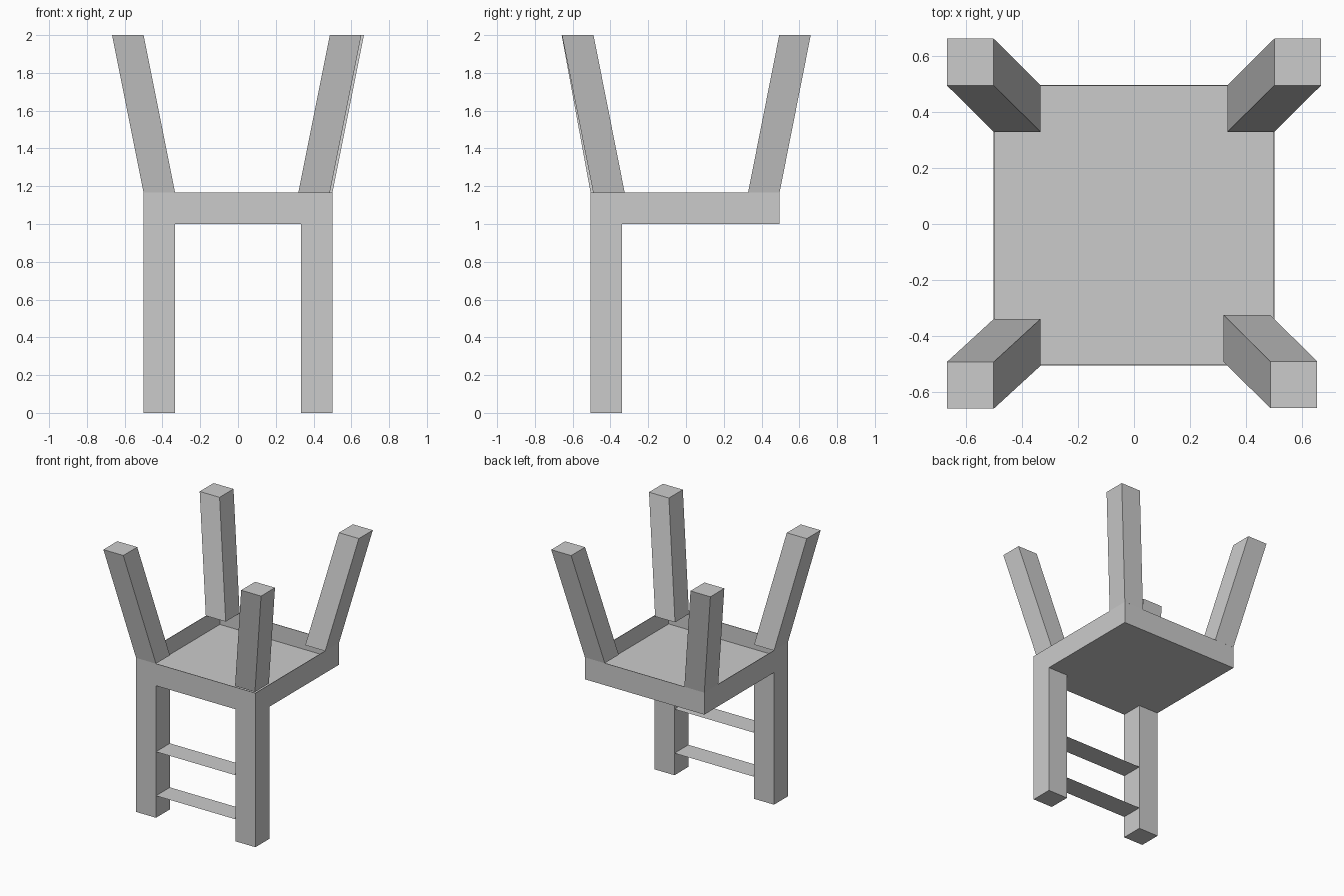
import bpy

if "Cube" in bpy.data.objects:
    bpy.data.objects.remove(bpy.data.objects["Cube"])

W = 1 / 6          # square section of posts and legs
Y0 = -0.505        # front edge of the seat and posts


def mesh_object(name, verts, faces):
    me = bpy.data.meshes.new(name)
    me.from_pydata(verts, [], faces)
    me.update()
    ob = bpy.data.objects.new(name, me)
    bpy.context.collection.objects.link(ob)
    return ob


def rect(x0, x1, y0, y1, z):
    return [(x0, y0, z), (x1, y0, z), (x1, y1, z), (x0, y1, z)]


def loft(name, *rings):
    """Closed solid through a stack of rectangles."""
    verts = [v for r in rings for v in r]
    faces = [(3, 2, 1, 0)]
    for k in range(len(rings) - 1):
        a, b = 4 * k, 4 * k + 4
        for i in range(4):
            j = (i + 1) % 4
            faces.append((a + i, a + j, b + j, b + i))
    n = 4 * (len(rings) - 1)
    faces.append((n, n + 1, n + 2, n + 3))
    return mesh_object(name, verts, faces)


def square(cx, cy, z):
    h = W / 2
    return rect(cx - h, cx + h, cy - h, cy + h, z)


# Seat: shallow tray with thin walls and a recessed floor
t = 0.004
x, y1 = 0.5, Y0 + 1
loft("seat",
     rect(-x, x, Y0, y1, 1.0),
     rect(-x, x, Y0, y1, 1 + W),
     rect(-x + t, x - t, Y0 + t, y1 - t, 1 + W),
     rect(-x + t, x - t, Y0 + t, y1 - t, 1.04))

# Upright posts below the seat
c = 0.5 - W / 2
for side, label in ((-1, "left"), (1, "right")):
    loft(f"{label}_post",
         square(side * c, Y0 + W / 2, 0), square(side * c, Y0 + W / 2, 1))

# Flat slats between the posts
for z, label in ((W, "lower"), (0.5, "upper")):
    mesh_object(f"{label}_slat",
                rect(-0.5 + W, 0.5 - W, Y0, Y0 + W, z), [(0, 1, 2, 3)])

# Splayed legs rising from the seat corners: base centre, top centre
legs = {
    "front_left_leg": ((-c, -0.422), (-c - W, -0.575)),
    "front_right_leg": ((c - 0.014, -0.408), (c + W - 0.014, -0.573)),
    "back_left_leg": ((-c, 0.412), (-c - W, 0.577)),
    "back_right_leg": ((c, 0.412), (c + W, 0.577)),
}
for name, (base, top) in legs.items():
    loft(name, square(*base, 1 + W), square(*top, 2.0))
